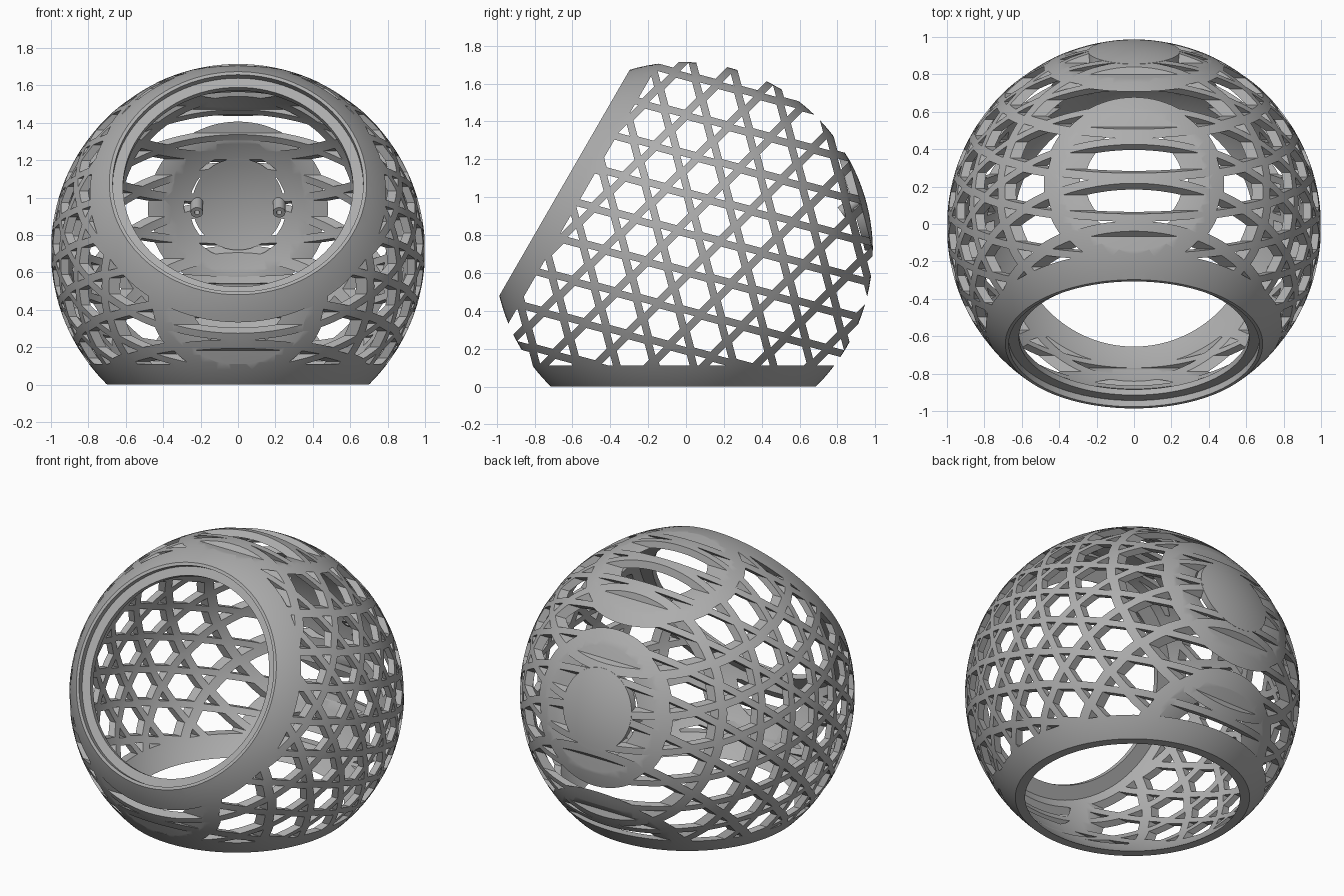
import bpy, bmesh, math
from mathutils import Vector, Matrix

if "Cube" in bpy.data.objects:
    bpy.data.objects.remove(bpy.data.objects["Cube"])

C = Vector((0, -0.014, 0.714))            # sphere centre
R_OUT, R_IN = 1.0, 0.96
AXIS = Vector((0, -math.cos(math.radians(30)), 0.5))   # front opening axis
TILT = AXIS.to_track_quat('Z', 'Y').to_matrix().to_4x4()
PITCH = 0.20                              # spacing of lattice lines
LEAN = -15                                # lattice rotation in degrees
HEX_IN, TRI_IN = 0.076, 0.018             # inscribed radii of the holes
CELL = PITCH * 2 / math.sqrt(3)

grey = bpy.data.materials.new("grey")
grey.diffuse_color = (0.42, 0.42, 0.42, 1)
grey.use_nodes = True
grey.node_tree.nodes["Principled BSDF"].inputs["Base Color"].default_value = grey.diffuse_color


def make(name, bm):
    bmesh.ops.recalc_face_normals(bm, faces=bm.faces)
    me = bpy.data.meshes.new(name)
    bm.to_mesh(me)
    bm.free()
    me.materials.append(grey)
    ob = bpy.data.objects.new(name, me)
    bpy.context.collection.objects.link(ob)
    return ob


def activate(ob):
    bpy.ops.object.select_all(action='DESELECT')
    ob.select_set(True)
    bpy.context.view_layer.objects.active = ob


def smooth(ob):
    activate(ob)
    bpy.ops.object.shade_smooth_by_angle(angle=math.radians(30))


def ball(name, r):
    bm = bmesh.new()
    bmesh.ops.create_uvsphere(bm, u_segments=128, v_segments=64, radius=r,
                              matrix=Matrix.Translation(C))
    return make(name, bm)


def cylinder(name, r, low, high, mat):
    bm = bmesh.new()
    m = mat @ Matrix.Translation((0, 0, (low + high) / 2))
    bmesh.ops.create_cone(bm, cap_ends=True, segments=96, radius1=r, radius2=r,
                          depth=high - low, matrix=m)
    return make(name, bm)


def subtract(ob, cutter):
    cutter.hide_render = True
    activate(ob)
    for solver in ('MANIFOLD', 'EXACT'):
        before = len(ob.data.polygons)
        mod = ob.modifiers.new("cut", 'BOOLEAN')
        mod.operation, mod.solver, mod.object = 'DIFFERENCE', solver, cutter
        bpy.ops.object.modifier_apply(modifier=mod.name)
        if len(ob.data.polygons) != before:
            break
    bpy.data.objects.remove(cutter)


def polar(r, deg):
    return Vector((r * math.cos(math.radians(deg)), r * math.sin(math.radians(deg))))


def clip(poly, n, k):
    """Keep the part of a convex polygon where n.p <= k."""
    out = []
    for p, q in zip(poly, poly[1:] + poly[:1]):
        dp, dq = n.dot(p) - k, n.dot(q) - k
        if dp <= 0:
            out.append(p)
        if dp * dq < 0:
            out.append(p.lerp(q, dp / (dp - dq)))
    return out


def area(poly):
    return abs(sum(p.x * q.y - q.x * p.y for p, q in zip(poly, poly[1:] + poly[:1]))) / 2


def lattice_cutter():
    """Hexagon and triangle prisms running sideways through the shell."""
    bm = bmesh.new()
    hex_r, tri_r = HEX_IN * 2 / math.sqrt(3), TRI_IN * 2
    limits = [(Vector((AXIS.y, AXIS.z)), 0.61), (Vector((0, -1)), 0.604)]
    for i in range(-9, 10):
        for j in range(-9, 10):
            c = polar(CELL * i, LEAN) + polar(CELL * j, LEAN + 60)
            if c.length > 1.2:
                continue
            shapes = [[c + polar(hex_r, LEAN + 60 * k) for k in range(6)]]
            for a in (LEAN + 30, LEAN + 90):
                t = c + polar(CELL / math.sqrt(3), a)
                shapes.append([t + polar(tri_r, a + 120 * k) for k in range(3)])
            for poly in shapes:
                for n, k in limits:
                    poly = clip(poly, n, k)
                if len(poly) < 3 or area(poly) < 0.0003:
                    continue
                ends = [[bm.verts.new((x, p.x + C.y, p.y + C.z)) for p in poly]
                        for x in (-1.2, 1.2)]
                bm.faces.new(ends[0])
                bm.faces.new(ends[1])
                for k in range(len(poly)):
                    m = (k + 1) % len(poly)
                    bm.faces.new((ends[0][k], ends[0][m], ends[1][m], ends[1][k]))
    return make("lattice_cutter", bm)


# Hollow shell with flat base, tilted front opening and lattice holes
front = Matrix.Translation(C) @ TILT
shell = ball("lattice_shell", R_OUT)
subtract(shell, ball("inner_cutter", R_IN))
subtract(shell, cylinder("base_cutter", 1.5, -1.0, 0.0, Matrix.Identity(4)))
subtract(shell, cylinder("front_cutter", 1.5, 0.725, 1.6, front))
subtract(shell, cylinder("rebate_cutter", 0.67, 0.685, 1.6, front))
subtract(shell, lattice_cutter())
smooth(shell)


def lathe(name, rings, mat, closed, n=96):
    """Revolve (radius, height) points round the local z axis."""
    bm = bmesh.new()
    loops = [[bm.verts.new(mat @ Vector((r * math.cos(2 * math.pi * k / n),
                                         r * math.sin(2 * math.pi * k / n), h)))
              for k in range(n)] for r, h in rings]
    pairs = list(zip(loops, loops[1:] + loops[:1]))
    for a, b in pairs if closed else pairs[:-1]:
        for k in range(n):
            m = (k + 1) % n
            bm.faces.new((a[k], a[m], b[m], b[k]))
    if not closed:
        bm.faces.new(loops[0])
        bm.faces.new(loops[-1])
    ob = make(name, bm)
    smooth(ob)
    return ob


# Inner ledge of the front opening
lathe("front_ledge", [(0.615, 0.685), (0.676, 0.685), (0.705, 0.65), (0.615, 0.65)],
      front, True)

# Solid round plate in the back wall, following the shell
bm = bmesh.new()
PLATE_R, STEPS, N = 0.245, 8, 64


def on_shell(p, R):
    return bm.verts.new((p.x, C.y + math.sqrt(R * R - p.length_squared), C.z + p.y))


layers = []
for R in (R_OUT + 0.001, R_IN - 0.001):
    mid = Vector((0, 0.25))
    rings = [[on_shell(mid + polar(PLATE_R * s / STEPS, 360 * k / N), R)
              for k in range(N)] for s in range(1, STEPS + 1)]
    hub = on_shell(mid, R)
    for k in range(N):
        bm.faces.new((hub, rings[0][k], rings[0][(k + 1) % N]))
    layers.append(rings)
strips = [(g[s], g[s + 1]) for g in layers for s in range(STEPS - 1)]
strips.append((layers[0][-1], layers[1][-1]))
for a, b in strips:
    for k in range(N):
        m = (k + 1) % N
        bm.faces.new((a[k], a[m], b[m], b[k]))
smooth(make("back_plate", bm))

# Pair of small hollow pegs inside the back plate
for side, x in (("left", -0.22), ("right", 0.22)):
    start, end = Vector((x, 0.91, 0.985)), Vector((x, 0.82, 0.92))
    axis = end - start
    m = Matrix.Translation(start) @ axis.to_track_quat('Z', 'Y').to_matrix().to_4x4()
    L = axis.length
    lathe("peg_" + side, [(0.033, 0), (0.033, L), (0.014, L), (0.014, L - 0.06)],
          m, False, 24)
